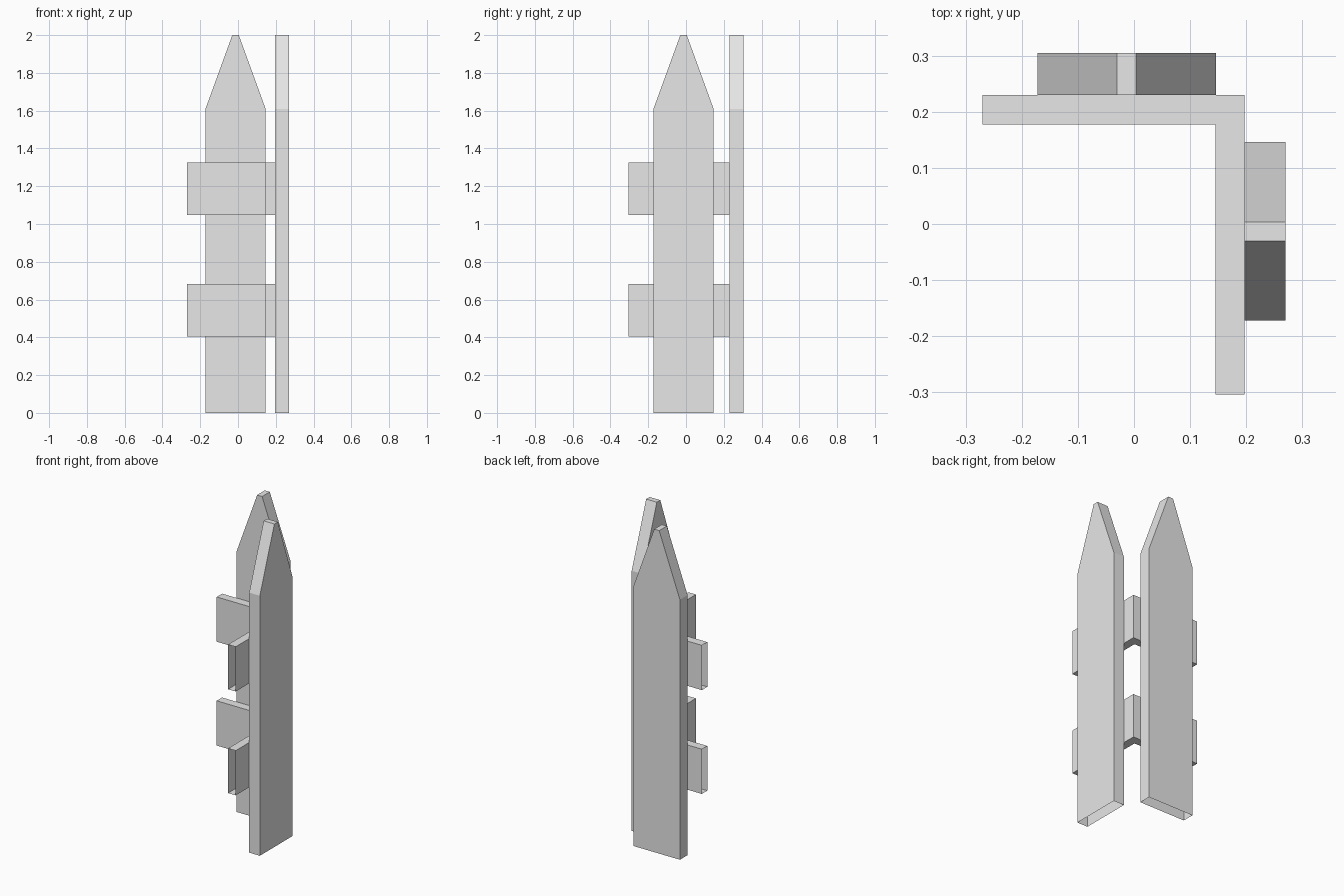
import bpy
import bmesh
from mathutils import Vector

cube = bpy.data.objects.get("Cube")
if cube:
    bpy.data.objects.remove(cube, do_unlink=True)

grey = bpy.data.materials.new("light_grey")
grey.use_nodes = True
colour = (0.8, 0.8, 0.8, 1)
grey.diffuse_color = colour
grey.node_tree.nodes["Principled BSDF"].inputs["Base Color"].default_value = colour


def prism(name, profile, offset, open_sides):
    """Extrude a flat profile, leaving the sides that face open_sides uncovered."""
    bm = bmesh.new()
    face = bm.faces.new([bm.verts.new(p) for p in profile])
    moved = bmesh.ops.extrude_face_region(bm, geom=[face], use_keep_orig=True)
    verts = [v for v in moved["geom"] if isinstance(v, bmesh.types.BMVert)]
    bmesh.ops.translate(bm, verts=verts, vec=offset)
    bmesh.ops.recalc_face_normals(bm, faces=bm.faces)
    # Remove the uncovered end faces at the outermost position in each direction
    for direction in open_sides:
        d = Vector(direction)
        reach = max(v.co.dot(d) for v in bm.verts)
        ends = [f for f in bm.faces if all(v.co.dot(d) > reach - 0.001 for v in f.verts)]
        bmesh.ops.delete(bm, geom=ends, context="FACES")
    mesh = bpy.data.meshes.new(name)
    bm.to_mesh(mesh)
    bm.free()
    mesh.materials.append(grey)
    obj = bpy.data.objects.new(name, mesh)
    bpy.context.collection.objects.link(obj)
    return obj


# Pointed pickets, hollow at the foot
low, high, shoulder, top = -0.172, 0.146, 1.61, 2.0
outline = [(low, 0), (high, 0), (high, shoulder), (0.004, top), (-0.03, top), (low, shoulder)]
down = (0, 0, -1)
prism("back_picket", [(a, 0.23, z) for a, z in outline], (0, 0.075, 0), [down])
prism("left_picket", [(0.197, a, z) for a, z in outline], (0.073, 0, 0), [down])

# Corner rails, open at both ends
corner = [(-0.27, 0.23), (-0.27, 0.177), (0.145, 0.177),
          (0.145, -0.304), (0.197, -0.304), (0.197, 0.23)]
for name, z in (("lower_rail", 0.405), ("upper_rail", 1.048)):
    prism(name, [(x, y, z) for x, y in corner], (0, 0, 0.277), [(-1, 0, 0), (0, -1, 0)])
